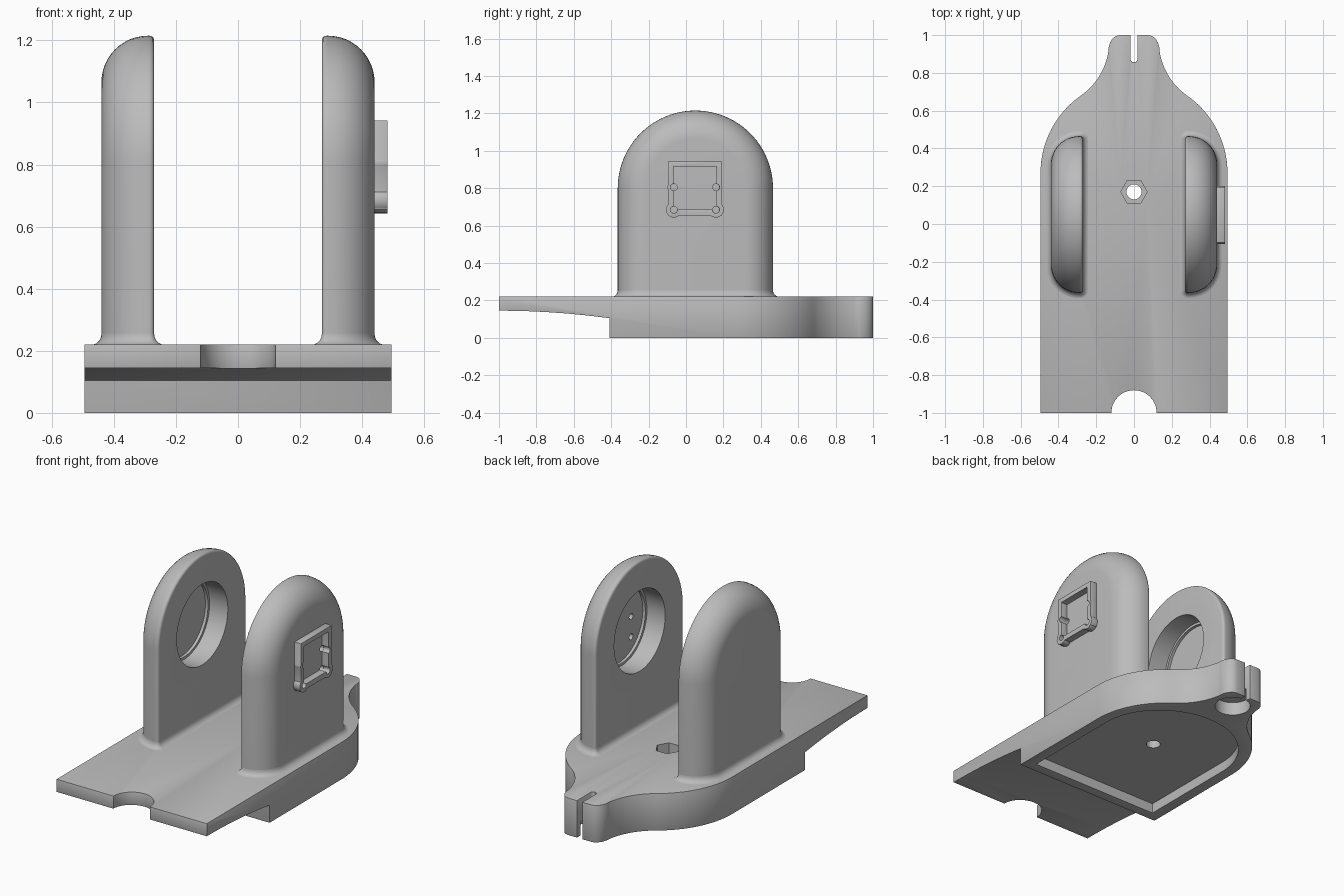
import bpy, bmesh
from math import sin, cos, pi, radians
from mathutils import Vector

cube = bpy.data.objects.get("Cube")
if cube:
    bpy.data.objects.remove(cube, do_unlink=True)

grey = bpy.data.materials.new("light_grey")
grey.use_nodes = True
grey.diffuse_color = (0.5, 0.5, 0.5, 1)
grey.node_tree.nodes["Principled BSDF"].inputs["Base Color"].default_value = (0.5, 0.5, 0.5, 1)

TOP = 0.22                       # upper face of the base
CY, CZ, R = 0.05, 0.80, 0.415    # arch centre and radius of the posts


def loft(name, rings):
    """Closed solid through a list of equal-length rings."""
    bm = bmesh.new()
    loops = [[bm.verts.new(p) for p in ring] for ring in rings]
    n = len(loops[0])
    for a, b in zip(loops, loops[1:]):
        for i in range(n):
            j = (i + 1) % n
            bm.faces.new((a[i], a[j], b[j], b[i]))
    bm.faces.new(loops[0])
    bm.faces.new(loops[-1])
    bmesh.ops.recalc_face_normals(bm, faces=bm.faces)
    mesh = bpy.data.meshes.new(name)
    bm.to_mesh(mesh)
    bm.free()
    mesh.materials.append(grey)
    ob = bpy.data.objects.new(name, mesh)
    bpy.context.collection.objects.link(ob)
    return ob


def prism(name, pts, lo, hi, axis="z"):
    """Extrude a 2D outline; axis x takes (y, z) points, axis z takes (x, y)."""
    place = (lambda p, h: (h, *p)) if axis == "x" else (lambda p, h: (*p, h))
    return loft(name, [[place(p, h) for p in pts] for h in (lo, hi)])


def arc(cx, cy, rx, ry, a0, a1, n):
    """Elliptical arc, angles in degrees, both ends included."""
    angles = [radians(a0 + (a1 - a0) * i / n) for i in range(n + 1)]
    return [(cx + rx * cos(t), cy + ry * sin(t)) for t in angles]


def circle(cx, cy, r, n=32):
    return arc(cx, cy, r, r, 0, 360, n)[:-1]


def rect(x0, y0, x1, y1):
    return [(x0, y0), (x1, y0), (x1, y1), (x0, y1)]


def apply(ob, mod):
    bpy.context.view_layer.objects.active = ob
    bpy.ops.object.modifier_apply(modifier=mod.name)


def boolean(ob, other, op="DIFFERENCE"):
    mod = ob.modifiers.new("bool", "BOOLEAN")
    mod.operation, mod.solver, mod.object = op, "EXACT", other
    apply(ob, mod)
    bpy.data.objects.remove(other, do_unlink=True)


def bevel(ob, width, segments=3):
    mod = ob.modifiers.new("bevel", "BEVEL")
    mod.width, mod.segments = width, segments
    mod.limit_method, mod.angle_limit = "ANGLE", radians(40)
    apply(ob, mod)


def smooth(ob):
    bpy.ops.object.select_all(action="DESELECT")
    ob.select_set(True)
    bpy.context.view_layer.objects.active = ob
    bpy.ops.object.shade_smooth_by_angle(angle=radians(32))


# Base: half outline from front notch to rear slot, then mirrored
half = arc(0, -1, 0.12, 0.12, 90, 0, 12)
half += [(0.495, -1)]
half += arc(-0.005, 0.27, 0.5, 0.5, 0, 55, 16)
turn = 0.353
px, py = half[-1]
half += arc(px + turn * cos(radians(55)), py + turn * sin(radians(55)),
            turn, turn, 235, 188, 14)[1:]
half += arc(0.075, 0.92, 0.06, 0.08, 0, 90, 8)
half += [(0.018, 1), (0.018, 0.87), (0.012, 0.859), (0, 0.855)]
outline = half + [(-x, y) for x, y in half[-2:0:-1]]
base = prism("base", outline, 0, TOP)

# Thin curved lip under the front
lip = [(-1.1, -0.1), (-0.41, -0.1)]
for i in range(13):
    t = 1 - i / 12
    lip.append((-1 + 0.59 * t, 0.145 - 0.04 * t * t))
lip.append((-1.1, 0.145))
boolean(base, prism("lip_cut", lip, -0.7, 0.7, "x"))
bevel(base, 0.008, 2)

# Underside pocket, tail recess, hexagonal nut seat and bolt hole
pocket = [(-0.43, -0.35), (0.43, -0.35)] + arc(0, 0.27, 0.43, 0.40, 0, 180, 40)
boolean(base, prism("pocket_cut", pocket, -0.1, 0.06))
boolean(base, prism("tail_cut", circle(0, 0.87, 0.10), -0.1, 0.08))
boolean(base, prism("hex_cut", circle(0, 0.17, 0.07, 6), 0.15, 0.4))
boolean(base, prism("bolt_cut", circle(0, 0.17, 0.04), -0.1, 0.4))
smooth(base)

# Post cross-section: (x, inset from the arch outline)
section = [(0.285 - 0.015 * cos(t), 0.015 * (1 - sin(t)))
           for t in (i * pi / 8 for i in range(5))]
section += [(0.29 + 0.15 * sin(t), 0.15 * (1 - cos(t)))
            for t in (i * pi / 24 for i in range(13))]

# Footprint of a post, used for the fillet at its foot
foot = [Vector((x, CY - R + i)) for x, i in section]
foot += [Vector((x, CY + R - i)) for x, i in reversed(section)]


def grow(pts, d):
    out = []
    for i, p in enumerate(pts):
        a = (p - pts[i - 1]).normalized()
        b = (pts[(i + 1) % len(pts)] - p).normalized()
        t = (a + b).normalized()
        out.append(p + d * Vector((t.y, -t.x)))
    return out


holes = [(-0.065, 0.805), (0.16, 0.805), (-0.065, 0.685), (0.16, 0.685)]

for side, s in (("right", -1), ("left", 1)):
    rings = []
    for x, inset in section:
        r = R - inset
        pts = [(CY + r, TOP - 0.02)] + arc(CY, CZ, r, r, 0, 180, 48) + [(CY - r, TOP - 0.02)]
        rings.append([(s * x, y, z) for y, z in pts])
    post = loft(side + "_post", rings)
    # Round stepped socket on the inner face
    for r, depth in ((0.24, 0.12), (0.225, 0.137)):
        boolean(post, prism("socket_cut", circle(CY, CZ, r, 64), s * 0.2, s * (0.27 + depth), "x"))
    if s > 0:
        for y, z in holes:
            boolean(post, prism("screw_cut", circle(y, z, 0.018, 16), 0.35, 0.6, "x"))
    smooth(post)

    # Concave fillet where the post meets the base
    rings = []
    for i in range(7):
        t = i * pi / 12
        ring = grow(foot, 0.035 * (1 - sin(t)))
        rings.append([(s * p.x, p.y, TOP - 0.001 + 0.035 * (1 - cos(t))) for p in ring])
    smooth(loft(side + "_post_fillet", rings))

# Square mounting frame with four screw bosses on the left post
frame = prism("mounting_frame", rect(-0.097, 0.655, 0.192, 0.942), 0.43, 0.482, "x")
for (y, z), r in zip(holes, (0.034, 0.034, 0.042, 0.042)):
    boolean(frame, prism("boss", circle(y, z, r, 24), 0.43, 0.482, "x"), "UNION")
boolean(frame, prism("frame_cut", rect(-0.067, 0.685, 0.162, 0.915), 0.4, 0.6, "x"))
bevel(frame, 0.008, 2)
for y, z in holes:
    boolean(frame, prism("screw_cut", circle(y, z, 0.019, 16), 0.4, 0.6, "x"))
smooth(frame)
